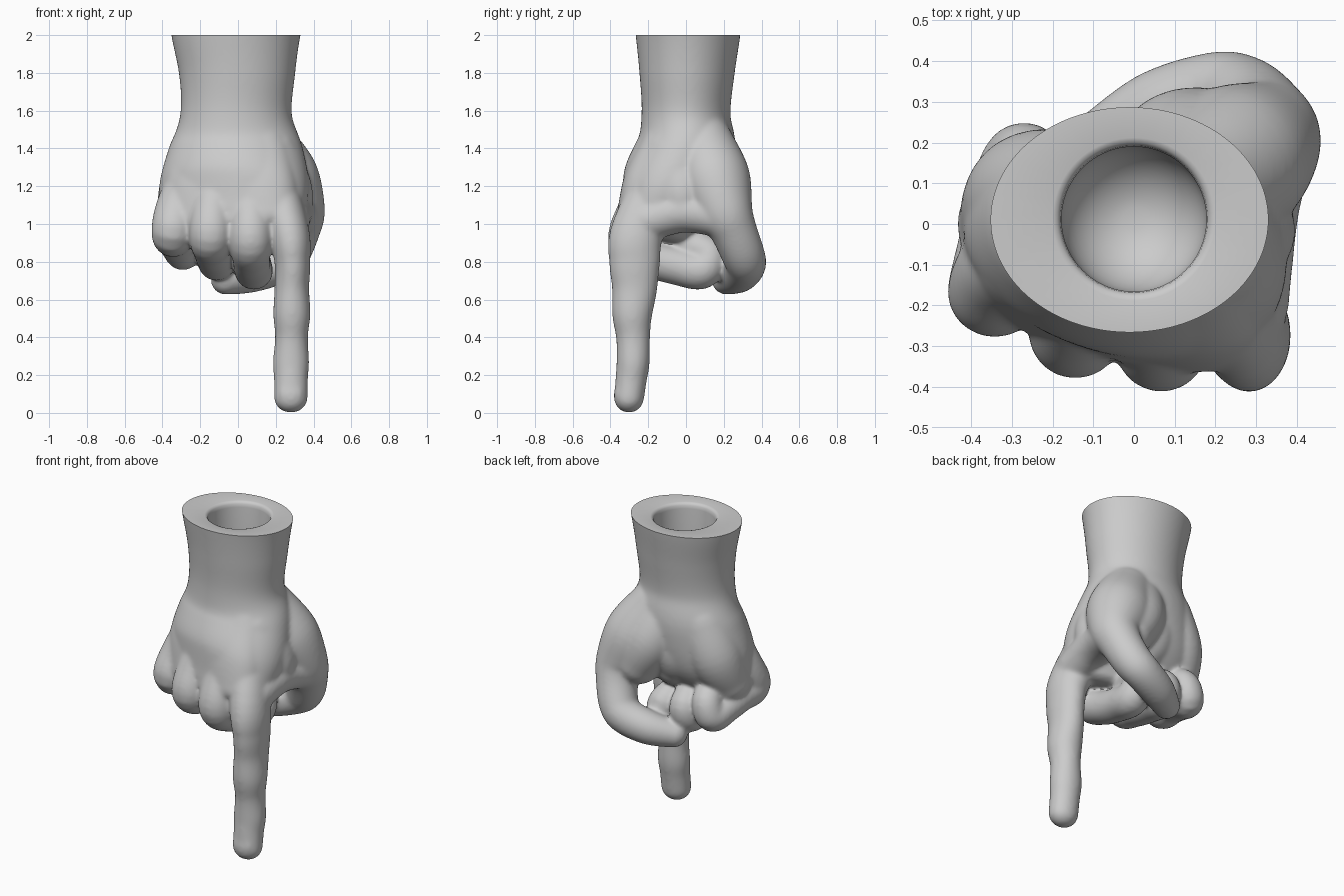
import bpy, bmesh, math
from mathutils import Vector, Matrix

if "Cube" in bpy.data.objects:
    bpy.data.objects.remove(bpy.data.objects["Cube"])

bm = bmesh.new()


def spline(pts, steps=6):
    """Catmull-Rom through points of any dimension."""
    p = [pts[0]] + pts + [pts[-1]]
    out = []
    for i in range(1, len(p) - 2):
        for s in range(steps):
            t = s / steps
            out.append([0.5 * (2 * b + (c - a) * t + (2 * a - 5 * b + 4 * c - d) * t * t
                               + (3 * b - a - 3 * c + d) * t ** 3)
                        for a, b, c, d in zip(*p[i - 1:i + 3])])
    return out + [list(pts[-1])]


def power(v, e):
    return math.copysign(abs(v) ** e, v)


def limb(pts, ref=(1, 0, 0), cap=1.0, n=40, e=1.0):
    """Rounded loft through (x, y, z, half width, half depth, twist); e < 1 squares the section."""
    full = []
    for q in pts:
        q = tuple(q)
        if len(q) == 4:
            q += (q[3],)
        full.append(q + (0,) * (6 - len(q)))
    path = spline(full)
    pos = [Vector(q[:3]) for q in path]
    rings = []

    def ring(c, t, q, k):
        side = Vector(ref)
        side = (side - t * side.dot(t)).normalized()
        up = t.cross(side)
        row = []
        for j in range(n):
            a = math.tau * j / n
            u, v = q[3] * k * power(math.cos(a), e), q[4] * k * power(math.sin(a), e)
            w = math.radians(q[5])
            row.append(bm.verts.new(c + side * (u * math.cos(w) - v * math.sin(w))
                                    + up * (u * math.sin(w) + v * math.cos(w))))
        rings.append(row)

    last = len(pos) - 1
    caps = [math.radians(a) for a in (80, 65, 48, 32, 16)]
    for i, (c, q) in enumerate(zip(pos, path)):
        t = (pos[min(i + 1, last)] - pos[max(i - 1, 0)]).normalized()
        r = min(q[3], q[4]) * cap
        if i == 0:
            for a in caps:
                ring(c - t * r * math.sin(a), t, q, math.cos(a))
        ring(c, t, q, 1)
        if i == last:
            for a in reversed(caps):
                ring(c + t * r * math.sin(a), t, q, math.cos(a))
    for r0, r1 in zip(rings, rings[1:]):
        for j in range(n):
            bm.faces.new((r0[j], r0[(j + 1) % n], r1[(j + 1) % n], r1[j]))
    bm.faces.new(rings[0][::-1])
    bm.faces.new(rings[-1])


def nail(loc, size, rot):
    m = Matrix.Translation(loc) @ rot.to_4x4() @ Matrix.Diagonal((*size, 1))
    bmesh.ops.create_uvsphere(bm, u_segments=24, v_segments=16, radius=1, matrix=m)


# wrist and palm
limb([(-.01, .01, 2.12, .365, .29), (-.01, .01, 2.0, .342, .277), (-.005, .005, 1.8, .308, .252),
      (-.01, 0, 1.58, .295, .235), (-.01, 0, 1.4, .355, .265, 4),
      (-.02, -.055, 1.2, .4, .28, 11), (-.04, -.13, 1.02, .39, .215, 15)], cap=.45, n=96)

# back of the hand, flatter and squarer, down to the knuckles
limb([(-.01, .0, 1.52, .25, .2, 2), (-.015, -.04, 1.38, .315, .205, 7), (-.03, -.105, 1.2, .365, .205, 13),
      (-.03, -.165, 1.0, .37, .175, 15)], cap=.5, n=96, e=.75)

# heels of the palm: little finger side, middle, thumb side
limb([(-.17, .07, 1.4, .16), (-.25, .06, 1.2, .165), (-.305, 0, 1.03, .13)])
limb([(.0, .07, 1.38, .17), (-.02, .07, 1.2, .18), (.02, .05, 1.1, .16)])
limb([(.06, .1, 1.42, .15), (.12, .165, 1.25, .165), (.2, .19, 1.1, .145)])

# web between thumb and index finger
limb([(.16, -.06, 1.36, .17), (.255, -.02, 1.18, .14), (.275, -.02, 1.1, .12)])
limb([(.27, -.2, 1.02, .11), (.285, -.05, 1.06, .11), (.3, .06, 1.06, .11), (.33, .17, 1.04, .11)], ref=(0, 0, 1))

# thumb
limb([(.14, .09, 1.42, .165), (.24, .15, 1.24, .19), (.31, .205, 1.07, .153), (.31, .25, .97, .125),
      (.265, .3, .845, .115), (.2, .315, .785, .108), (.06, .28, .735, .1), (-.065, .215, .705, .08)],
     ref=(0, 1, 0))

# index finger, pointing down
limb([(.15, -.09, 1.36, .12), (.265, -.255, .97, .11, .14), (.288, -.272, .8, .095, .135),
      (.285, -.272, .66, .092, .12), (.285, -.285, .52, .098, .106), (.283, -.28, .4, .087, .09),
      (.281, -.28, .27, .096, .088), (.28, -.29, .18, .09, .083), (.28, -.302, .08, .09, .08)])

# three folded fingers: metacarpal, knuckle, first joint, second joint, tip
fingers = [
    [(.03, -.08, 1.4, .12), (.065, -.235, 1.1, .115), (.067, -.3, .91, .112), (.07, -.19, .82, .1),
     (.075, -.04, .775, .1), (.085, .085, .755, .1), (.07, .12, .84, .092), (.04, .0, .895, .088)],
    [(-.07, -.07, 1.4, .12), (-.13, -.21, 1.1, .115), (-.145, -.265, .935, .114), (-.14, -.16, .87, .1),
     (-.125, 0, .82, .096), (-.11, .125, .80, .098), (-.1, .15, .88, .09), (-.09, .04, .94, .088)],
    [(-.18, -.03, 1.4, .12), (-.31, -.11, 1.1, .12), (-.345, -.165, .955, .114), (-.335, -.06, .92, .1),
     (-.315, .05, .88, .093), (-.285, .145, .85, .094), (-.255, .15, .94, .088), (-.23, .06, .99, .085)],
]
for f in fingers:
    limb(f)

# nails
nail((.28, -.36, .105), (.062, .021, .055), Matrix.Rotation(math.radians(-6), 3, 'X'))
nail((-.05, .285, .68), (.06, .017, .052),
     Matrix.Rotation(math.radians(22), 3, 'Z') @ Matrix.Rotation(math.radians(-25), 3, 'X'))

bmesh.ops.recalc_face_normals(bm, faces=bm.faces)
me = bpy.data.meshes.new("pointing_hand")
bm.to_mesh(me)
bm.free()
hand = bpy.data.objects.new("pointing_hand", me)
bpy.context.collection.objects.link(hand)

# wrist socket cutter: round-bottomed hole plus everything above z = 2
prof = [(.178 * math.sin(a), 1.74 - .178 * math.cos(a)) for a in (math.pi / 2 * i / 10 for i in range(1, 11))]
prof += [(.178, 1.965), (.181, 1.985), (.189, 1.996), (.2, 2.0), (.8, 2.0), (.8, 2.8)]
cb = bmesh.new()
N = 72
rows = [[cb.verts.new((r * math.cos(math.tau * j / N), .012 + r * math.sin(math.tau * j / N), z))
         for j in range(N)] for r, z in prof]
for r0, r1 in zip(rows, rows[1:]):
    for j in range(N):
        cb.faces.new((r0[j], r0[(j + 1) % N], r1[(j + 1) % N], r1[j]))
cb.faces.new(rows[0])
cb.faces.new(rows[-1])
bmesh.ops.recalc_face_normals(cb, faces=cb.faces)
cme = bpy.data.meshes.new("socket_cutter")
cb.to_mesh(cme)
cb.free()
cutter = bpy.data.objects.new("socket_cutter", cme)
bpy.context.collection.objects.link(cutter)
cutter.hide_render = True

# fuse the parts into one skin, soften, then cut the socket
m = hand.modifiers.new("fuse", 'REMESH')
m.mode = 'VOXEL'
m.voxel_size = .01
m = hand.modifiers.new("soften", 'SMOOTH')
m.factor = .5
m.iterations = 20
m = hand.modifiers.new("socket", 'BOOLEAN')
m.operation = 'DIFFERENCE'
m.solver = 'EXACT'
m.object = cutter
bpy.context.view_layer.objects.active = hand
hand.select_set(True)
for name in ("fuse", "soften", "socket"):
    bpy.ops.object.modifier_apply(modifier=name)
bpy.data.objects.remove(cutter)
bpy.ops.object.shade_smooth_by_angle(angle=math.radians(40))
